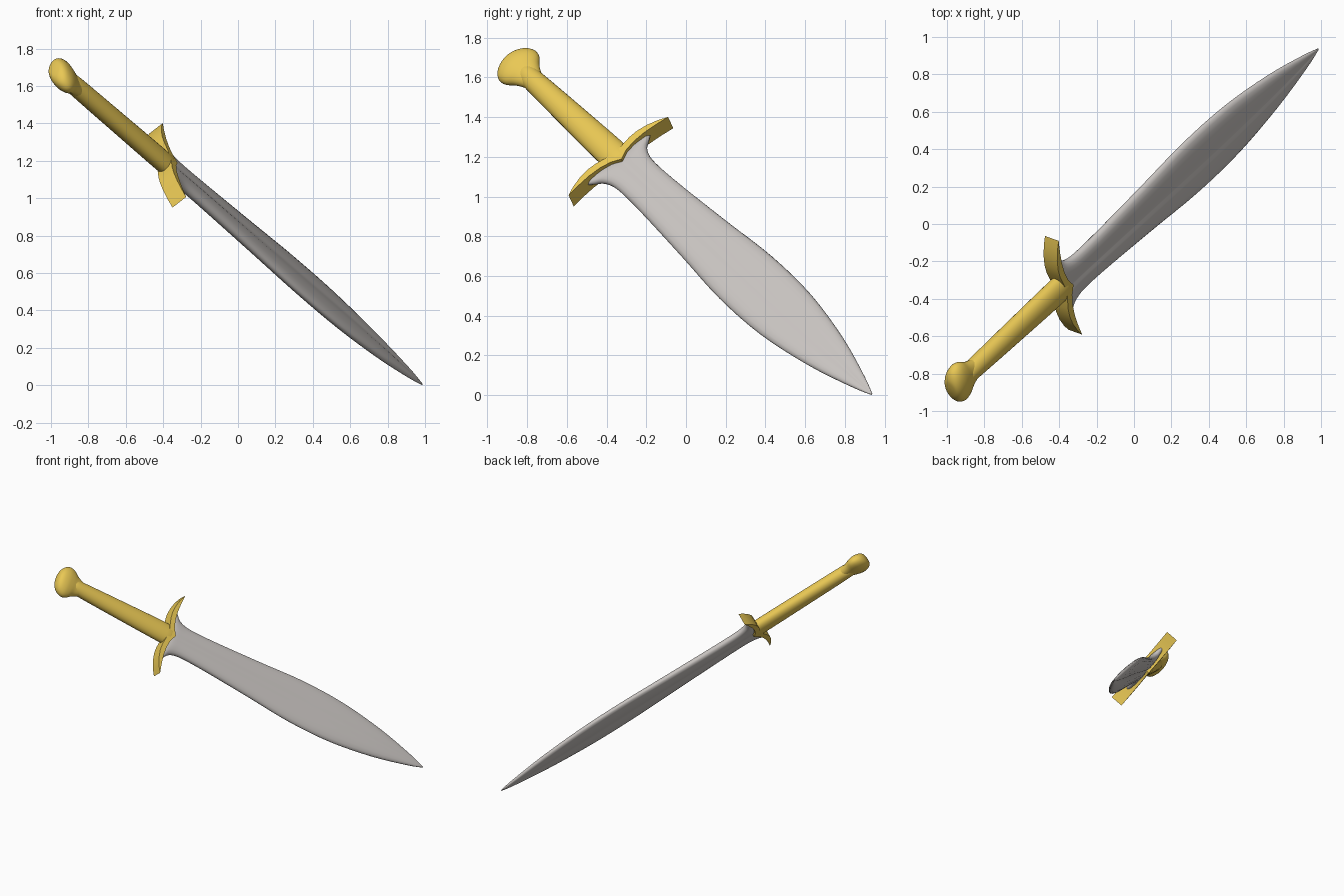
import bpy, bmesh, math
from mathutils import Vector, Matrix

if "Cube" in bpy.data.objects:
    bpy.data.objects.remove(bpy.data.objects["Cube"])

# Sword frame: origin at the tip, local z runs to the pommel, local x across the blade
TIP = Vector((0.985, 0.935, 0.005))
axis = Vector((-0.620, -0.575, 0.533)).normalized()
wide = Vector((-0.198, 0.766, 0.611))
wide = (wide - axis * wide.dot(axis)).normalized()
thick = axis.cross(wide)
FRAME = Matrix((wide, thick, axis)).transposed().to_4x4()
FRAME.translation = TIP


def material(name, color):
    m = bpy.data.materials.new(name)
    m.diffuse_color = color
    m.use_nodes = True
    m.node_tree.nodes["Principled BSDF"].inputs["Base Color"].default_value = m.diffuse_color
    return m


gold = material("gold", (0.82, 0.58, 0.09, 1))
steel = material("steel", (0.58, 0.55, 0.53, 1))


def finish(name, bm, mat, angle):
    bmesh.ops.recalc_face_normals(bm, faces=bm.faces)
    bm.transform(FRAME)
    mesh = bpy.data.meshes.new(name)
    bm.to_mesh(mesh)
    bm.free()
    ob = bpy.data.objects.new(name, mesh)
    bpy.context.collection.objects.link(ob)
    mesh.materials.append(mat)
    bpy.ops.object.select_all(action='DESELECT')
    ob.select_set(True)
    bpy.context.view_layer.objects.active = ob
    bpy.ops.object.shade_smooth_by_angle(angle=math.radians(angle))


def smooth_rows(rows, steps=4):
    """Catmull-Rom refinement of (t, half width, half thickness) rows."""
    pts = [Vector(r) for r in rows]
    pts = [pts[0]] + pts + [pts[-1]]
    out = []
    for a, b, c, d in zip(pts, pts[1:], pts[2:], pts[3:]):
        for i in range(steps):
            f = i / steps
            out.append(0.5 * (2 * b + (c - a) * f + (2 * a - 5 * b + 4 * c - d) * f * f
                              + (3 * b - a - 3 * c + d) * f ** 3))
    return out + [pts[-1]]


def loft(name, rows, section, mat, angle=50):
    bm = bmesh.new()
    rings = [[bm.verts.new((x * a, y * b, t)) for x, y in section]
             for t, a, b in smooth_rows(rows)]
    n = len(section)
    for r, q in zip(rings, rings[1:]):
        for i in range(n):
            bm.faces.new((r[i], r[(i + 1) % n], q[(i + 1) % n], q[i]))
    bm.faces.new(rings[0])
    bm.faces.new(rings[-1])
    finish(name, bm, mat, angle)


ellipse = [(math.cos(i * math.tau / 28), math.sin(i * math.tau / 28)) for i in range(28)]

# Blade: leaf outline, soft edges and a shallow groove down each face
quarter = [(1, 0), (0.97, 0.35), (0.88, 0.68), (0.7, 0.9), (0.45, 1), (0.22, 0.97), (0.1, 0.86)]
half = quarter + [(0, 0.84)] + [(-x, y) for x, y in reversed(quarter)]
blade_section = half + [(x, -y) for x, y in reversed(half[1:-1])]
loft("blade", [(0, 0.004, 0.003), (0.12, 0.043, 0.014), (0.4, 0.113, 0.025),
               (0.75, 0.165, 0.03), (1.1, 0.173, 0.031), (1.45, 0.148, 0.032),
               (1.8, 0.125, 0.033), (2.0, 0.117, 0.033), (2.1, 0.122, 0.033),
               (2.16, 0.145, 0.033), (2.19, 0.18, 0.03), (2.212, 0.205, 0.025)],
     blade_section, steel, 60)

# Grip: tapering oval with rounded ends
loft("grip", [(2.19, 0.055, 0.035), (2.205, 0.072, 0.046), (2.24, 0.08, 0.052),
              (2.6, 0.07, 0.052), (2.95, 0.057, 0.051), (3.03, 0.05, 0.048),
              (3.07, 0.036, 0.038), (3.085, 0.012, 0.015)], ellipse, gold)

# Pommel: flared knob, wide and flattened
loft("pommel", [(2.9, 0.035, 0.03), (2.97, 0.058, 0.04), (3.02, 0.082, 0.045),
                (3.06, 0.112, 0.054), (3.1, 0.12, 0.06), (3.14, 0.1, 0.056),
                (3.165, 0.06, 0.04), (3.172, 0.015, 0.012)], ellipse, gold)

# Guard: two crescent arms meeting in a point toward the blade
arm = [(0.06, 2.238), (0.11, 2.248), (0.16, 2.25), (0.22, 2.24), (0.28, 2.219), (0.325, 2.195),
       (0.25, 2.206), (0.18, 2.212), (0.11, 2.209), (0.05, 2.195)]
outline = [(0, 2.225)] + arm + [(0, 2.168)] + [(-x, t) for x, t in reversed(arm)]
bm = bmesh.new()
face = bm.faces.new([bm.verts.new((x, -0.048, t)) for x, t in outline])
ext = bmesh.ops.extrude_face_region(bm, geom=[face])
bmesh.ops.translate(bm, vec=(0, 0.096, 0),
                    verts=[v for v in ext["geom"] if isinstance(v, bmesh.types.BMVert)])
finish("guard", bm, gold, 35)
